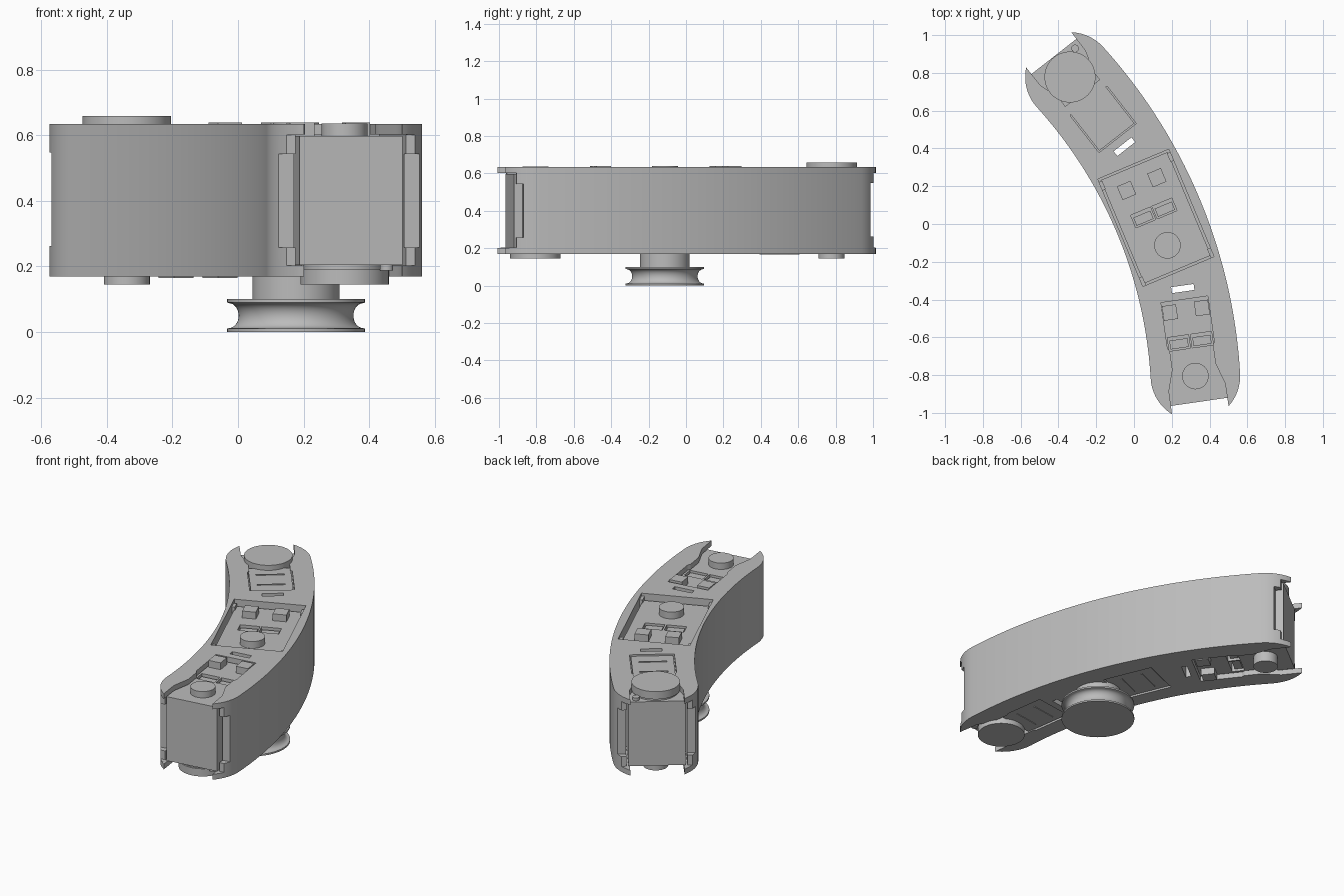
import bpy, bmesh, math
from math import sin, cos, pi, radians
from mathutils import Matrix, Vector

if "Cube" in bpy.data.objects:
    bpy.data.objects.remove(bpy.data.objects["Cube"])

grey = bpy.data.materials.new("plain grey")
grey.use_nodes = True
grey.diffuse_color = (0.5, 0.5, 0.5, 1)
grey.node_tree.nodes["Principled BSDF"].inputs["Base Color"].default_value = (0.5, 0.5, 0.5, 1)

MID = 0.4025      # mid height of the arm
HALF = 0.2325     # half height of the arm
WIDE = 0.237      # half width of the arm


def finish(name, bm, frame):
    bmesh.ops.recalc_face_normals(bm, faces=bm.faces)
    bm.transform(frame)
    mesh = bpy.data.meshes.new(name)
    bm.to_mesh(mesh)
    bm.free()
    mesh.materials.append(grey)
    ob = bpy.data.objects.new(name, mesh)
    bpy.context.collection.objects.link(ob)
    return ob


def prism(name, pts, z0, z1, frame):
    bm = bmesh.new()
    face = bm.faces.new([bm.verts.new((x, y, z0)) for x, y in pts])
    out = bmesh.ops.extrude_face_region(bm, geom=[face])
    top = [v for v in out["geom"] if isinstance(v, bmesh.types.BMVert)]
    bmesh.ops.translate(bm, verts=top, vec=(0, 0, z1 - z0))
    return finish(name, bm, frame)


def box(name, x0, x1, y0, y1, z0, z1, frame):
    return prism(name, [(x0, y0), (x1, y0), (x1, y1), (x0, y1)], z0, z1, frame)


def turned(name, profile, frame, steps=64):
    bm = bmesh.new()
    rings = [[bm.verts.new((r * cos(2 * pi * i / steps), r * sin(2 * pi * i / steps), z))
              for i in range(steps)] for r, z in profile]
    for a, b in zip(rings, rings[1:]):
        for i in range(steps):
            j = (i + 1) % steps
            bm.faces.new((a[i], a[j], b[j], b[i]))
    bm.faces.new(rings[0])
    bm.faces.new(rings[-1])
    ob = finish(name, bm, frame)
    smooth(ob)
    return ob


def smooth(ob):
    bpy.ops.object.select_all(action='DESELECT')
    ob.select_set(True)
    bpy.context.view_layer.objects.active = ob
    bpy.ops.object.shade_smooth_by_angle(angle=radians(30))


def carve(ob, cutter):
    mod = ob.modifiers.new("cut", 'BOOLEAN')
    mod.operation = 'DIFFERENCE'
    mod.solver = 'EXACT'
    mod.object = cutter
    bpy.context.view_layer.objects.active = ob
    bpy.ops.object.modifier_apply(modifier=mod.name)
    bpy.data.objects.remove(cutter)


def frame_at(x, y, degrees, flip=False):
    m = Matrix.Translation((x, y, MID)) @ Matrix.Rotation(radians(degrees), 4, 'Z')
    return m @ Matrix.Rotation(pi, 4, 'Y') if flip else m


# Curved arm: an arc of constant width with round ends
front, rear = Vector((0.325, -0.805)), Vector((-0.339, 0.778))
chord, sag = (rear - front).length, 0.147
radius = chord ** 2 / (8 * sag) + sag / 2
spread = math.asin(chord / 2 / radius)
tilt = math.atan2(rear.y - front.y, rear.x - front.x) - pi / 2
out_dir = Vector((cos(tilt), sin(tilt)))
centre = (front + rear) / 2 + out_dir * (sag - radius)


def arc(c, r, a0, a1, n):
    return [(c.x + r * cos(a0 + (a1 - a0) * i / n), c.y + r * sin(a0 + (a1 - a0) * i / n))
            for i in range(n)]


lo, hi = tilt - spread, tilt + spread
outline = (arc(centre, radius + WIDE, lo, hi, 40) + arc(rear, WIDE, hi, hi + pi, 32)
           + arc(centre, radius - WIDE, hi, lo, 40) + arc(front, WIDE, lo + pi, lo + 2 * pi, 32))
arm = prism("curved_arm", outline, -HALF, HALF, Matrix.Translation((0, 0, MID)))

front_frame = frame_at(front.x, front.y, 8.2)
mid_frame = frame_at(0.177, -0.113, 22.8)
rear_frame = frame_at(rear.x, rear.y, 218, flip=True)

# Openings in both ends of the arm
half_opening = [(0.155, -0.5), (0.15, -0.06), (0.115, 0.05), (0.115, 0.15), (0.125, 0.165), (0.125, 0.41)]
opening = half_opening + [(-x, y) for x, y in reversed(half_opening)]
for f in (front_frame, rear_frame):
    carve(arm, box("cutter", -0.17, 0.17, -0.5, 0.435, -0.2, 0.2, f))
    carve(arm, box("cutter", -0.4, 0.4, -0.5, -0.095, -0.145, 0.14, f))
    carve(arm, box("cutter", -0.4, 0.4, -0.5, -0.13, -0.199, 0.199, f))
    carve(arm, prism("cutter", opening, -0.3, 0.3, f))
    carve(arm, box("cutter", -0.06, 0.06, 0.452, 0.484, -0.3, 0.3, f))

# Middle pocket and the panel hole beneath it
carve(arm, box("cutter", -0.204, 0.204, -0.15, 0.466, -0.19, 0.3, mid_frame))
carve(arm, box("cutter", -0.125, 0.125, 0.1, 0.41, -0.3, -0.15, mid_frame))
smooth(arm)


# One motor: case, sockets, blocks, small idler on one side, panel and disc on the other
def motor(label, f, half_width, y0, y1, z0, idler_top):
    case = box(label + "_motor_case", -half_width, half_width, y0, y1, z0, 0.195, f)
    for s in (-1, 1):
        x0, x1 = sorted((s * 0.005, s * 0.118))
        carve(case, box("cutter", x0, x1, 0.15, 0.222, 0.13, 0.3, f))
        box(label + "_socket_insert", x0 + 0.008, x1 - 0.008, 0.158, 0.205, 0.12, 0.185, f)
        b0, b1 = sorted((s * 0.048, s * 0.126 if half_width > 0.17 else s * 0.123))
        box(label + "_block", b0, b1, 0.313, 0.391, 0.19, 0.237, f)
    turned(label + "_idler", [(0.07, 0.19), (0.07, idler_top)], f)
    box(label + "_panel", -0.118, 0.118, 0.107, 0.403, -0.226, z0 + 0.01, f)
    for y in (0.19, 0.32):
        box(label + "_panel_rib", -0.08, 0.08, y, y + 0.008, -0.23, -0.22, f)


motor("front", front_frame, 0.158, -0.138, 0.43, -0.198, 0.234)
motor("middle", mid_frame, 0.192, -0.138, 0.455, -0.185, 0.237)
motor("rear", rear_frame, 0.158, -0.138, 0.43, -0.198, 0.257)

# Drive discs and small screws on the end motors
for label, f in (("front", front_frame), ("rear", rear_frame)):
    turned(label + "_drive_disc", [(0.125, -0.19), (0.125, -0.21), (0.135, -0.21), (0.135, -0.257)], f)
    turned(label + "_screw", [(0.02, -0.19), (0.02, -0.215)], f @ Matrix.Translation((0.115, -0.103, 0)), 20)

# Corner clips in the middle pocket
for x in (-0.198, 0.198):
    for y in (-0.13, 0.42):
        box("corner_clip", x - 0.012, x + 0.012, y - 0.02, y + 0.03, 0.15, 0.215, mid_frame)

# Drive shaft and grooved pulley under the middle motor
ground = mid_frame @ Matrix.Translation((0, 0, -MID))
turned("drive_shaft", [(0.133, 0.09), (0.133, 0.2)], ground)
groove = [(0.205 - 0.03 * sin(pi * i / 16), 0.012 + 0.076 * (1 - cos(pi * i / 16)) / 2) for i in range(17)]
turned("grooved_pulley", [(0.21, 0), (0.21, 0.01)] + groove + [(0.21, 0.09), (0.21, 0.1)], ground)
